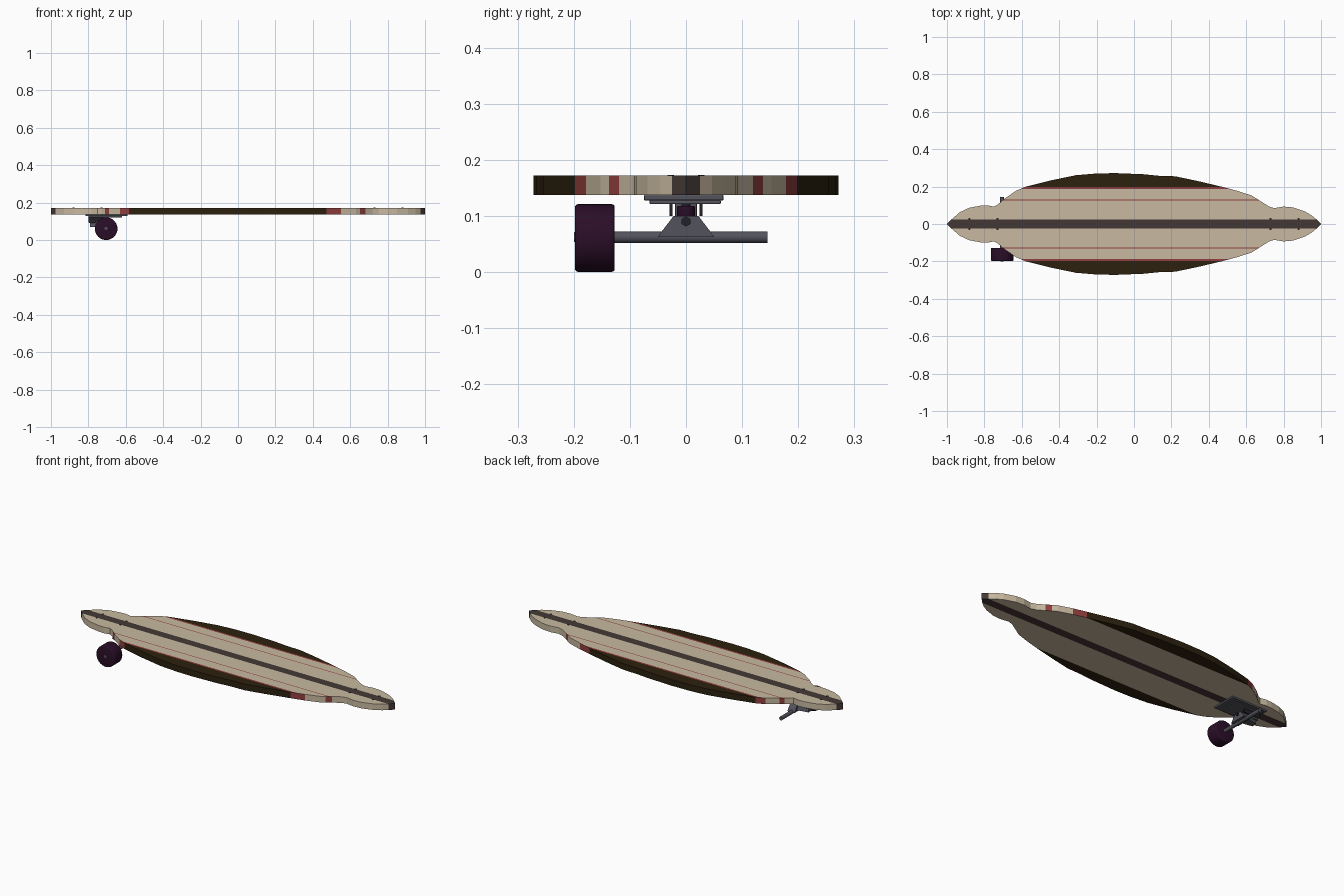
import bpy, bmesh, math
from mathutils import Vector, Matrix

if "Cube" in bpy.data.objects:
    bpy.data.objects.remove(bpy.data.objects["Cube"])


def mat(name, r, g, b):
    m = bpy.data.materials.new(name)
    m.diffuse_color = [*((c / 255 / 12.92 if c < 10 else ((c / 255 + .055) / 1.055) ** 2.4)
                         for c in (r, g, b)), 1]
    m.use_nodes = True
    m.node_tree.nodes["Principled BSDF"].inputs["Base Color"].default_value = m.diffuse_color
    return m


TAN = mat("pale wood", 200, 185, 160)
DARK = mat("dark wood", 44, 33, 15)
STRIPE = mat("centre stripe", 68, 57, 54)
RED = mat("red inlay", 145, 62, 62)
PURPLE = mat("purple black rubber", 42, 14, 40)
GREY = mat("grey metal", 82, 83, 92)
BLACK = mat("dark hardware", 36, 33, 40)


def finish(bm, name, *mats, smooth=False):
    bmesh.ops.recalc_face_normals(bm, faces=bm.faces)
    me = bpy.data.meshes.new(name)
    bm.to_mesh(me)
    bm.free()
    ob = bpy.data.objects.new(name, me)
    bpy.context.collection.objects.link(ob)
    for m in mats:
        me.materials.append(m)
    if smooth:
        bpy.ops.object.select_all(action='DESELECT')
        ob.select_set(True)
        bpy.context.view_layer.objects.active = ob
        bpy.ops.object.shade_smooth_by_angle(angle=math.radians(35))
    return ob


def box(name, x, y, z, m, bevel=0):
    bm = bmesh.new()
    bmesh.ops.create_cube(bm, size=1)
    for v in bm.verts:
        v.co = Vector([a[0] + (c + .5) * (a[1] - a[0]) for a, c in zip((x, y, z), v.co)])
    if bevel:
        bmesh.ops.bevel(bm, geom=bm.edges[:], offset=bevel, segments=2, affect='EDGES', profile=.5)
    return finish(bm, name, m)


def rod(name, p, q, r, m, sides=24, bevel=0, r2=None):
    p, q = Vector(p), Vector(q)
    bm = bmesh.new()
    bmesh.ops.create_cone(bm, cap_ends=True, segments=sides, radius1=r,
                          radius2=r if r2 is None else r2, depth=(q - p).length)
    if bevel:
        rim = [e for e in bm.edges if any(len(f.verts) > 4 for f in e.link_faces)]
        bmesh.ops.bevel(bm, geom=rim, offset=bevel, segments=3, affect='EDGES', profile=.5)
    rot = (q - p).to_track_quat('Z', 'Y').to_matrix().to_4x4()
    bm.transform(Matrix.Translation((p + q) / 2) @ rot)
    return finish(bm, name, m, smooth=True)


def prism(name, pts, x0, x1, m, taper=1.0):
    # y,z profile pushed along x
    bm = bmesh.new()
    a = [bm.verts.new((x0, y, z)) for y, z in pts]
    b = [bm.verts.new((x1, y * taper, z)) for y, z in pts]
    bm.faces.new(a)
    bm.faces.new(b[::-1])
    for i in range(len(pts)):
        j = (i + 1) % len(pts)
        bm.faces.new((a[i], a[j], b[j], b[i]))
    return finish(bm, name, m)


# Deck: half widths along x, mirrored over y, then cut along the stripes
half = [(-.975, .025), (-.93, .064), (-.88, .087), (-.82, .098), (-.785, .1), (-.75, .093),
        (-.73, .103), (-.69, .137), (-.63, .178), (-.58, .199), (-.45, .232), (-.31, .261),
        (-.2, .27), (-.1, .272), (.05, .266), (.13, .258), (.22, .255), (.34, .23),
        (.47, .199), (.55, .178), (.63, .152), (.68, .12), (.72, .095), (.75, .085),
        (.8, .093), (.85, .089), (.91, .069), (.95, .046), (.975, .025)]
Z0, Z1 = .137, .172
bm = bmesh.new()
left, right = bm.verts.new((-1, 0, Z0)), bm.verts.new((1, 0, Z0))
rows = [(bm.verts.new((x, -y, Z0)), bm.verts.new((x, y, Z0))) for x, y in half]
bm.faces.new((left, rows[0][0], rows[0][1]))
bm.faces.new((right, rows[-1][1], rows[-1][0]))
for a, b in zip(rows, rows[1:]):
    bm.faces.new((a[0], b[0], b[1], a[1]))
up = bmesh.ops.extrude_face_region(bm, geom=bm.faces[:])["geom"]
for v in up:
    if isinstance(v, bmesh.types.BMVert):
        v.co.z = Z1
for s in (-1, 1):
    for y in (.025, .119, .125, .130, .137, .178, .188, .198):
        bmesh.ops.bisect_plane(bm, geom=bm.verts[:] + bm.edges[:] + bm.faces[:],
                               plane_co=(0, s * y, 0), plane_no=(0, 1, 0))
bmesh.ops.recalc_face_normals(bm, faces=bm.faces)
for f in bm.faces:
    c = f.calc_center_median()
    y, nz = abs(c.y), f.normal.z
    if nz > .5:
        red = .125 < y < .130 or .188 < y < .198
    else:
        red = abs(nz) < .5 and (.119 < y < .137 or .178 < y < .198)
    f.material_index = 2 if y < .025 else 3 if red else 1 if y > .198 else 0
finish(bm, "deck", TAN, DARK, STRIPE, RED)

# Bolt heads on both ends of the deck
for x in (-.88, -.73, .73, .88):
    for y in (-.027, .027):
        rod("deck_bolt", (x, y, Z1 - .003), (x, y, Z1 + .001), .006, BLACK, 10)

# Truck mounting plates
box("riser_pad", (-.815, -.59), (-.075, .067), (.127, .138), GREY, .003)
box("base_plate", (-.80, -.62), (-.065, .062), (.121, .128), GREY, .002)

# Base bracket around the kingpin
for s in (-1, 1):
    box("bracket_side", (-.80, -.70), sorted((s * .024, s * .029)), (.1, .124), BLACK)
box("pivot_block", (-.80, -.76), (-.02, .02), (.092, .124), GREY, .003)
rod("kingpin", (-.725, 0, .082), (-.725, 0, .124), .008, BLACK, 16)
rod("bushing", (-.725, 0, .098), (-.725, 0, .118), .016, PURPLE, 20, .003)
rod("kingpin_nut", (-.69, 0, .09), (-.674, 0, .09), .009, BLACK, 6)

# Hanger and axle
prism("hanger", [(-.05, .062), (.05, .062), (.045, .07), (.022, .1), (-.022, .1), (-.045, .07)],
      -.725, -.68, GREY)
prism("hanger_neck", [(-.03, .07), (.03, .07), (.02, .1), (-.02, .1)], -.71, -.79, GREY, .5)
rod("axle_housing", (-.705, -.13, .062), (-.705, .145, .062), .0105, GREY)
rod("axle_tip", (-.705, -.2, .062), (-.705, -.125, .062), .006, GREY, 12)

# Single wheel
rod("wheel", (-.705, -.198, .0605), (-.705, -.127, .0605), .0605, PURPLE, 32, .006)
rod("axle_nut", (-.705, -.2, .062), (-.705, -.197, .062), .009, GREY, 6)
